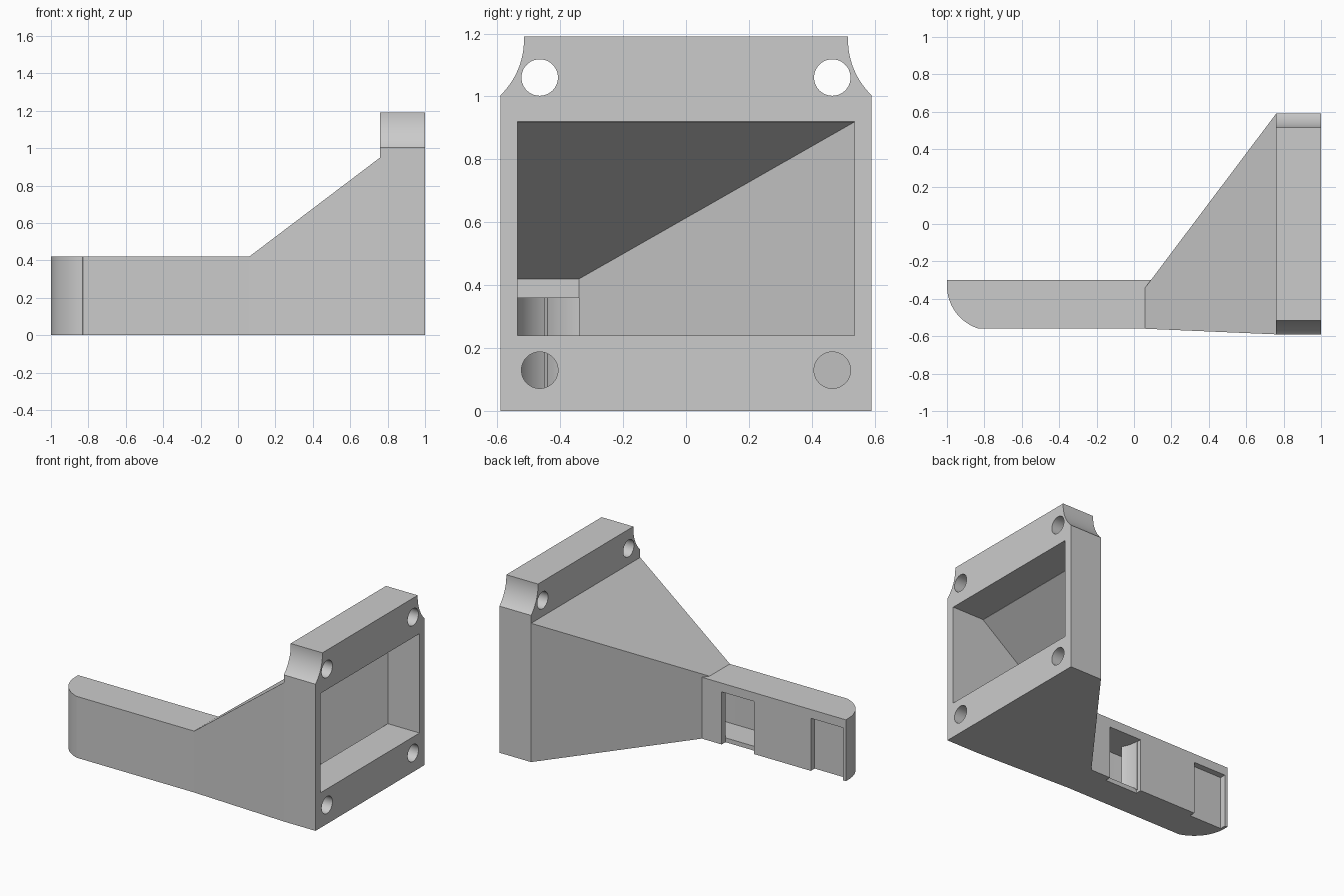
import bpy, bmesh, math
from mathutils import Vector

cube = bpy.data.objects.get("Cube")
if cube:
    bpy.data.objects.remove(cube, do_unlink=True)

grey = bpy.data.materials.new("plain_grey")
grey.use_nodes = True
grey.diffuse_color = (0.6, 0.6, 0.6, 1)
grey.node_tree.nodes["Principled BSDF"].inputs["Base Color"].default_value = (0.6, 0.6, 0.6, 1)


def loft(name, lower, upper):
    """Solid between two matching loops of points."""
    bm = bmesh.new()
    a = [bm.verts.new(p) for p in lower]
    b = [bm.verts.new(p) for p in upper]
    n = len(a)
    bm.faces.new(a[::-1])
    bm.faces.new(b)
    for i in range(n):
        j = (i + 1) % n
        bm.faces.new((a[i], a[j], b[j], b[i]))
    bmesh.ops.recalc_face_normals(bm, faces=bm.faces)
    mesh = bpy.data.meshes.new(name)
    bm.to_mesh(mesh)
    bm.free()
    mesh.materials.append(grey)
    ob = bpy.data.objects.new(name, mesh)
    bpy.context.collection.objects.link(ob)
    return ob


def plan(name, outline, z0, z1):
    return loft(name, [(x, y, z0) for x, y in outline], [(x, y, z1) for x, y in outline])


def section(x, y0, y1, z0, z1):
    return [(x, y0, z0), (x, y1, z0), (x, y1, z1), (x, y0, z1)]


def box(name, x0, x1, y0, y1, z0, z1):
    return loft(name, section(x0, y0, y1, z0, z1), section(x1, y0, y1, z0, z1))


def rod(name, y, z, r, x0, x1, sides=48):
    ring = [(y + r * math.cos(t), z + r * math.sin(t))
            for t in (2 * math.pi * i / sides for i in range(sides))]
    return loft(name, [(x0, *p) for p in ring], [(x1, *p) for p in ring])


def arc(cx, cy, r, a0, a1, n=16):
    angles = [math.radians(a0 + (a1 - a0) * i / n) for i in range(n + 1)]
    return [(cx + r * math.cos(t), cy + r * math.sin(t)) for t in angles]


def cut(ob, cutters):
    bpy.context.view_layer.objects.active = ob
    for c in cutters:
        m = ob.modifiers.new("cut", "BOOLEAN")
        m.operation = "DIFFERENCE"
        m.solver = "EXACT"
        m.object = c
        bpy.ops.object.modifier_apply(modifier=m.name)


# Outer bodies
flange = box("mounting_flange", 0.76, 1, -0.59, 0.59, 0, 1.19)
funnel = loft("funnel_duct", section(0.06, -0.56, -0.34, 0, 0.42),
              section(0.76, -0.59, 0.59, 0, 0.95))
end = arc(-0.76, -0.33, 0.24, 180, 253)
arm = plan("nozzle_arm", [(0.1, -0.30), (-1, -0.30)] + end + [(-0.83, -0.56), (0.1, -0.56)], 0, 0.42)

# Flange opening, bolt holes and scooped upper corners
flange_cutters = [box("opening_cutter", 0.7, 1.1, -0.535, 0.535, 0.24, 0.92)]
for side in (-1, 1):
    flange_cutters.append(rod("corner_cutter", side * 0.76, 1.18, 0.245, 0.7, 1.1, 96))
    for z in (0.13, 1.06):
        flange_cutters.append(rod("bolt_cutter", side * 0.465, z, 0.058, 0.7, 1.1))

# Hollow of the funnel and channel of the arm
hollow = loft("hollow_cutter", section(0.1, -0.535, -0.34, 0.03, 0.42),
              section(0.775, -0.535, 0.555, 0.03, 0.93))
bend = arc(-0.76, -0.33, 0.22, 183, 249)
channel = plan("channel_cutter", [(0.2, -0.34)] + bend + [(0.2, -0.535)], 0.03, 0.36)

# Outlet windows in the back wall, open at the bottom edge
windows = [box("window_cutter", x, x + 0.245, -0.341, -0.2, -0.1, 0.36) for x in (-0.98, -0.305)]

cut(flange, flange_cutters)
cut(funnel, [hollow, channel])
cut(arm, [channel] + windows)
for c in flange_cutters + [hollow, channel] + windows:
    bpy.data.objects.remove(c, do_unlink=True)

# Curved vane that turns air out of the inner window
vane = plan("deflector_vane", arc(-0.08, -0.33, 0.22, 180, 210, 8)
            + arc(-0.08, -0.33, 0.24, 210, 180, 8), 0.02, 0.37)

# Smooth curves, sharp edges
bpy.ops.object.select_all(action="DESELECT")
for ob in (flange, funnel, arm, vane):
    ob.select_set(True)
bpy.context.view_layer.objects.active = flange
bpy.ops.object.shade_smooth_by_angle(angle=math.radians(25))
